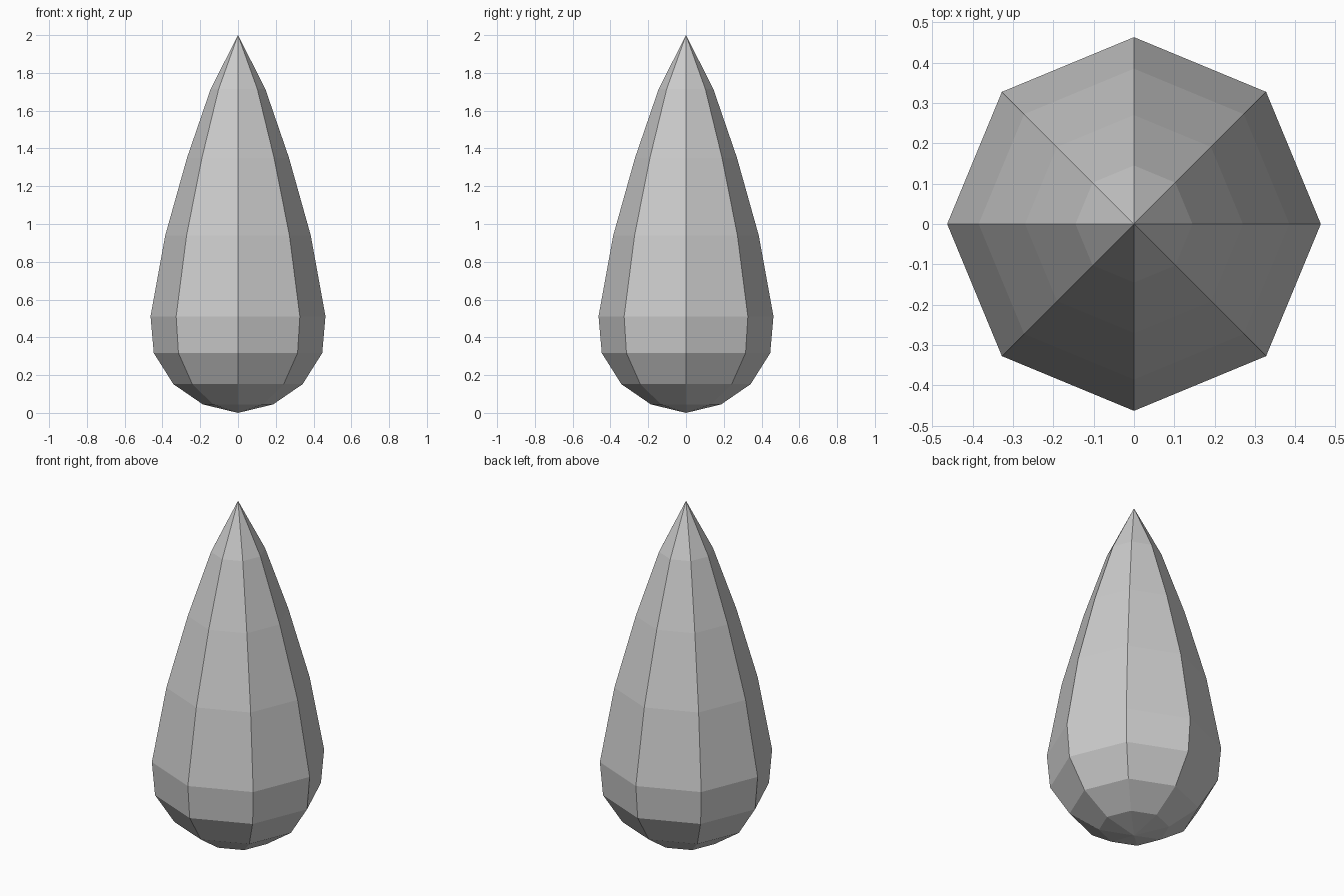
import bpy, bmesh
from math import cos, sin, tau

if "Cube" in bpy.data.objects:
    bpy.data.objects.remove(bpy.data.objects["Cube"])

SIDES = 8
TIP_Z, BASE_Z = 2.0, 0.0
# (radius, height) of each ring, bottom to top
PROFILE = [(0.186, 0.045), (0.342, 0.152), (0.446, 0.317), (0.463, 0.511),
           (0.385, 0.94), (0.27, 1.35), (0.145, 1.714)]

bm = bmesh.new()

# Rings of the teardrop, corners on the x and y axes
rings = [[bm.verts.new((r * cos(tau * i / SIDES), r * sin(tau * i / SIDES), z))
          for i in range(SIDES)] for r, z in PROFILE]
base = bm.verts.new((0, 0, BASE_Z))
tip = bm.verts.new((0, 0, TIP_Z))

# Side panels, rounded base and pointed tip
for i in range(SIDES):
    j = (i + 1) % SIDES
    for low, high in zip(rings, rings[1:]):
        bm.faces.new((low[i], low[j], high[j], high[i]))
    bm.faces.new((base, rings[0][j], rings[0][i]))
    bm.faces.new((tip, rings[-1][i], rings[-1][j]))

bmesh.ops.recalc_face_normals(bm, faces=bm.faces)
mesh = bpy.data.meshes.new("teardrop")
bm.to_mesh(mesh)
bm.free()
bpy.context.collection.objects.link(bpy.data.objects.new("teardrop", mesh))
